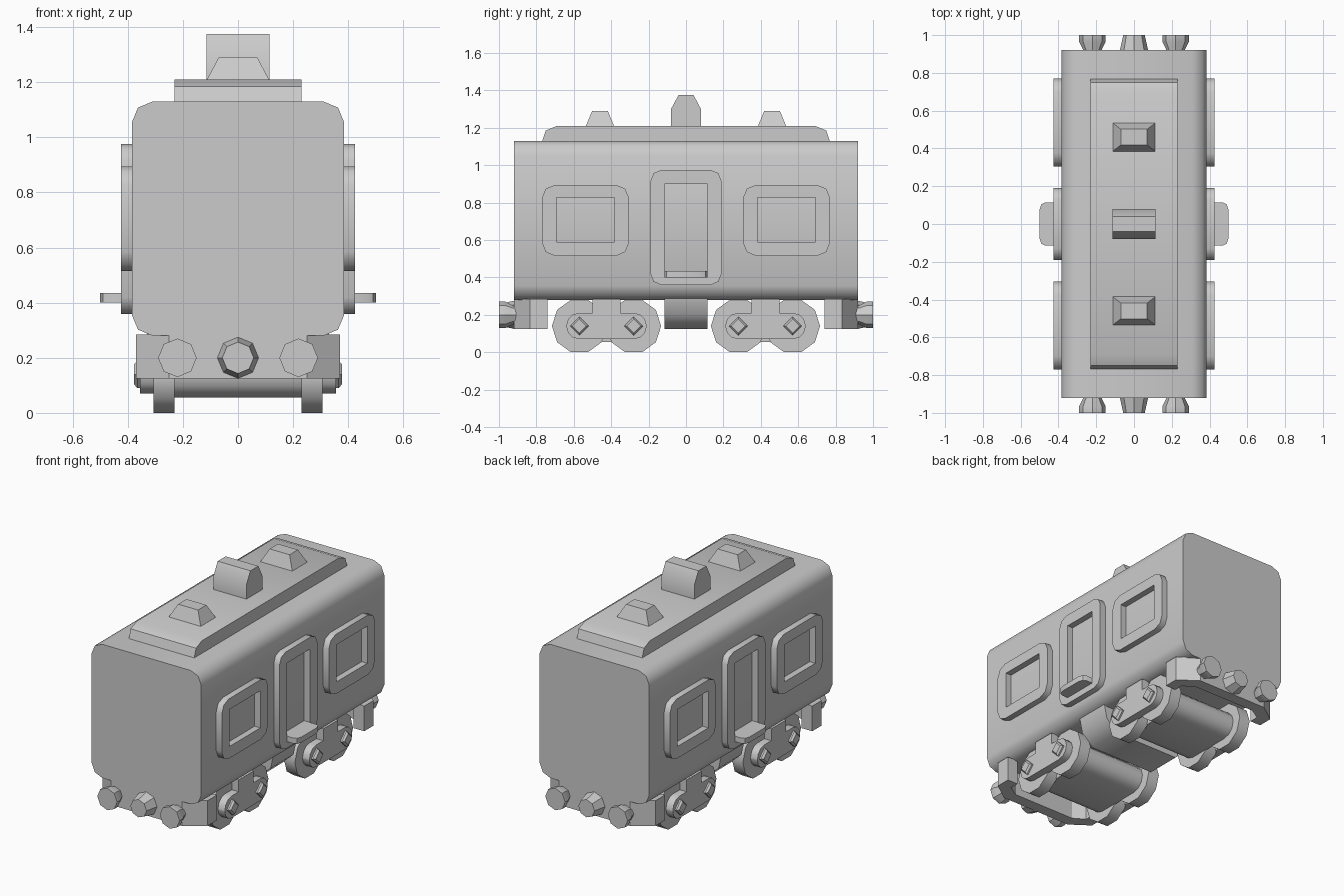
import bpy, bmesh, math
from mathutils import Vector

if "Cube" in bpy.data.objects:
    bpy.data.objects.remove(bpy.data.objects["Cube"])


def place(axis, a, b, d):
    return Vector({'x': (d, a, b), 'y': (a, d, b), 'z': (a, b, d)}[axis])


def finish(name, bm, angle):
    bmesh.ops.recalc_face_normals(bm, faces=bm.faces)
    mesh = bpy.data.meshes.new(name)
    bm.to_mesh(mesh)
    bm.free()
    ob = bpy.data.objects.new(name, mesh)
    bpy.context.collection.objects.link(ob)
    bpy.ops.object.select_all(action='DESELECT')
    ob.select_set(True)
    bpy.context.view_layer.objects.active = ob
    bpy.ops.object.shade_smooth_by_angle(angle=math.radians(angle))
    return ob


def loft(name, axis, sections, angle=40):
    """Closed solid through (position, outline) sections along an axis."""
    bm = bmesh.new()
    rings = [[bm.verts.new(place(axis, a, b, d)) for a, b in pts] for d, pts in sections]
    for r0, r1 in zip(rings, rings[1:]):
        n = len(r0)
        for i in range(n):
            bm.faces.new((r0[i], r0[(i + 1) % n], r1[(i + 1) % n], r1[i]))
    bm.faces.new(rings[0])
    bm.faces.new(rings[-1])
    return finish(name, bm, angle)


def prism(name, axis, pts, lo, hi, angle=40):
    return loft(name, axis, [(lo, pts), (hi, pts)], angle)


def ring_plate(name, outer, inner, lo, hi):
    """Plate in the yz plane with a hole."""
    bm = bmesh.new()
    n, m = len(outer), len(inner)
    for pts in (outer, inner):
        vs = [bm.verts.new(place('x', a, b, lo)) for a, b in pts]
        for i in range(len(vs)):
            bm.edges.new((vs[i], vs[(i + 1) % len(vs)]))
    bmesh.ops.triangle_fill(bm, edges=bm.edges[:], use_beauty=True)
    res = bmesh.ops.extrude_face_region(bm, geom=bm.faces[:], use_keep_orig=True)
    for v in res['geom']:
        if isinstance(v, bmesh.types.BMVert):
            v.co.x = hi
    return finish(name, bm, 50)


def rect(ca, cb, ha, hb):
    return [(ca + ha, cb + hb), (ca - ha, cb + hb), (ca - ha, cb - hb), (ca + ha, cb - hb)]


def round_rect(ca, cb, ha, hb, r, seg=2):
    pts = []
    for k, (sa, sb) in enumerate([(1, 1), (-1, 1), (-1, -1), (1, -1)]):
        for i in range(seg + 1):
            t = math.pi / 2 * (k + i / seg)
            pts.append((ca + sa * (ha - r) + r * math.cos(t), cb + sb * (hb - r) + r * math.sin(t)))
    return pts


def ngon(ca, cb, r, n):
    return [(ca + r * math.cos(2 * math.pi * i / n), cb + r * math.sin(2 * math.pi * i / n)) for i in range(n)]


def mirrored(half):
    """Complete a symmetric outline from its positive half."""
    return half + [(-a, b) for a, b in reversed(half)]


# Body shell
prism("body", 'y', round_rect(0, 0.705, 0.385, 0.425, 0.075), -0.92, 0.92, 50)

# Raised roof and vents
prism("roof", 'x', mirrored([(0.77, 1.125), (0.75, 1.185), (0.69, 1.21)]), -0.23, 0.23)
prism("middle_vent", 'x', mirrored([(0.08, 1.2), (0.08, 1.30), (0.04, 1.375)]), -0.115, 0.115)
for y in (-0.46, 0.46):
    loft("small_vent", 'z', [(1.205, rect(0, y, 0.115, 0.077)), (1.29, rect(0, y, 0.07, 0.042))], 30)

# Windows, doors and steps
for s in (-1, 1):
    for y in (-0.5375, 0.5375):
        ring_plate("window_frame", round_rect(y, 0.705, 0.2325, 0.19, 0.07),
                   rect(y, 0.708, 0.155, 0.118), s * 0.38, s * 0.425)
    ring_plate("door_frame", round_rect(0, 0.667, 0.19, 0.308, 0.06),
               rect(0, 0.65, 0.115, 0.25), s * 0.38, s * 0.425)
    step = [(0.38, 0.115), (0.47, 0.115), (0.49, 0.105), (0.50, 0.075)]
    step += [(x, -y) for x, y in reversed(step)]
    prism("door_step", 'z', [(s * x, y) for x, y in step], 0.40, 0.435)

# Tank under the floor
prism("floor_tank", 'y', mirrored([(0.33, 0.29), (0.31, 0.20), (0.23, 0.125)]), -0.115, 0.115, 50)

# Buffer beams with buffers and coupling
for s in (-1, 1):
    outer = mirrored([(0.37, 0.74), (0.37, 0.835), (0.25, 0.92)])
    inner = mirrored([(0.295, 0.74), (0.295, 0.80), (0.22, 0.845)])
    beam = outer + inner[::-1]
    prism("buffer_beam", 'z', [(x, s * y) for x, y in beam], 0.125, 0.285, 20)
    for x in (-0.22, 0.22):
        loft("buffer", 'y', [(s * 0.91, ngon(x, 0.20, 0.05, 8)), (s * 0.925, ngon(x, 0.20, 0.05, 8)),
                             (s * 0.965, ngon(x, 0.20, 0.07, 8)), (s * 1.0, ngon(x, 0.20, 0.07, 8))], 30)
    loft("coupling", 'y', [(s * 0.91, ngon(0, 0.20, 0.077, 8)), (s * 1.0, ngon(0, 0.20, 0.057, 8))], 30)

# Bogies: core, wheels, side plates and axle caps
AXLE_Z = 0.14
for c in (-0.425, 0.425):
    prism("bogie_core", 'x', round_rect(c, AXLE_Z, 0.23, 0.085, 0.084, 3), -0.235, 0.235)
    for s in (-1, 1):
        plate = round_rect(c, AXLE_Z, 0.215, 0.07, 0.069, 3)
        tab = [(c + 0.075, 0.21), (c + 0.075, 0.285), (c - 0.075, 0.285), (c - 0.075, 0.21)]
        prism("bogie_side_plate", 'x', plate[:4] + tab + plate[4:], s * 0.30, s * 0.355)
        for y in (c - 0.145, c + 0.145):
            prism("wheel", 'x', ngon(y, AXLE_Z, 0.147, 10), s * 0.23, s * 0.307)
            loft("axle_cap", 'x', [(s * 0.35, ngon(y, AXLE_Z, 0.05, 4)), (s * 0.365, ngon(y, AXLE_Z, 0.05, 4)),
                                   (s * 0.377, ngon(y, AXLE_Z, 0.037, 4))], 30)
